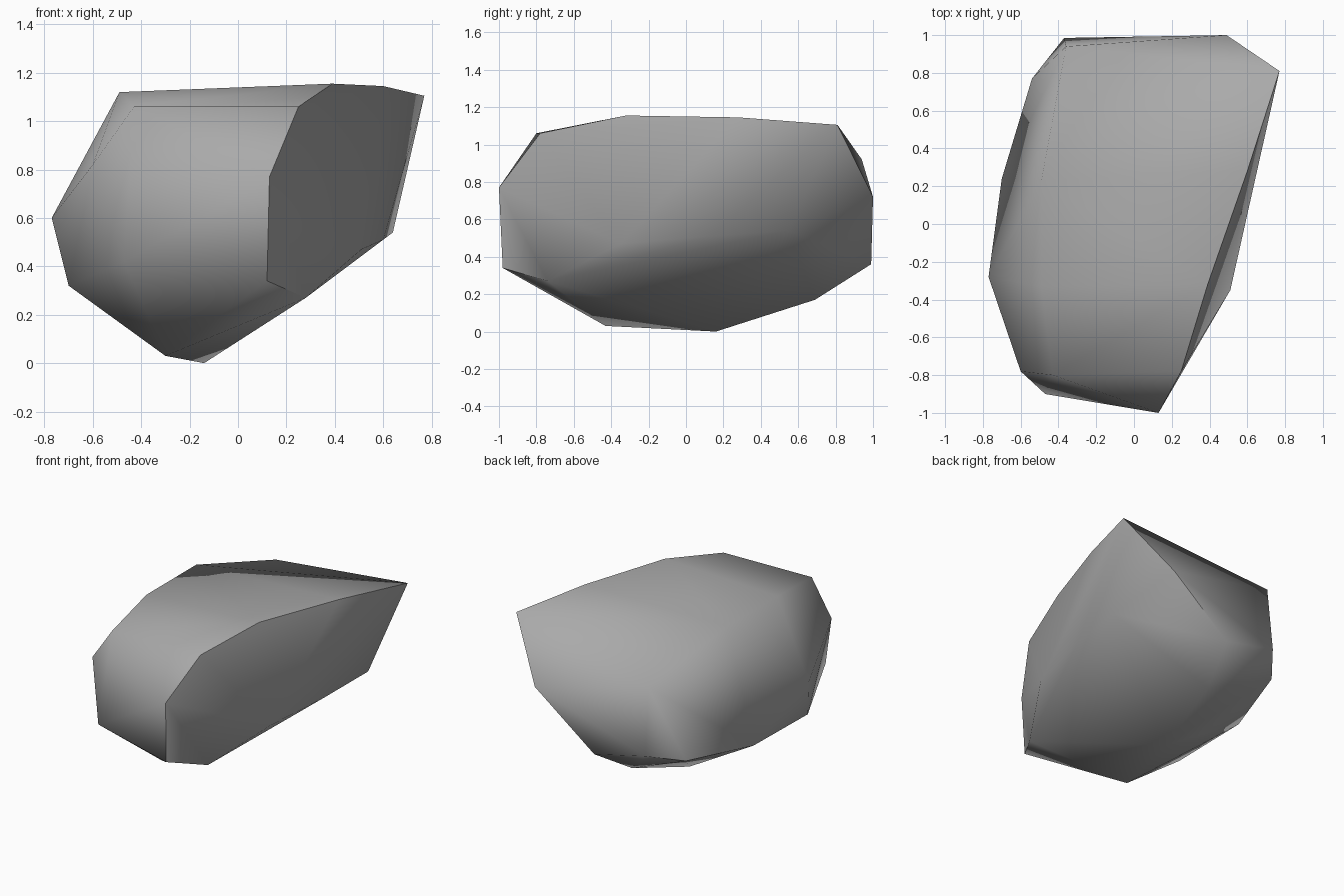
import bpy
import bmesh
import math

cube = bpy.data.objects.get("Cube")
if cube:
    bpy.data.objects.remove(cube, do_unlink=True)


def flat_material(name, colour):
    """Make a plain matte material of a single colour."""
    material = bpy.data.materials.new(name)
    material.use_nodes = True
    material.diffuse_color = colour
    shader = material.node_tree.nodes["Principled BSDF"]
    shader.inputs["Base Color"].default_value = colour
    shader.inputs["Roughness"].default_value = 0.9
    return material


def hull_object(name, corners, material):
    """Wrap a convex skin around the corner points."""
    bm = bmesh.new()
    for corner in corners:
        bm.verts.new(corner)
    hull = bmesh.ops.convex_hull(bm, input=bm.verts[:])

    # Discard corners that ended up inside the skin
    spare = {v for key in ("geom_interior", "geom_unused")
             for v in hull[key] if isinstance(v, bmesh.types.BMVert)}
    bmesh.ops.delete(bm, geom=[v for v in spare if v.is_valid], context='VERTS')

    # Merge the nearly flat triangle pairs into broad facets
    bmesh.ops.dissolve_limit(bm, angle_limit=math.radians(2),
                             verts=bm.verts[:], edges=bm.edges[:])
    bmesh.ops.recalc_face_normals(bm, faces=bm.faces[:])
    mesh = bpy.data.meshes.new(name)
    bm.to_mesh(mesh)
    bm.free()
    mesh.materials.append(material)
    boulder = bpy.data.objects.new(name, mesh)
    bpy.context.collection.objects.link(boulder)
    return boulder


# Flat crown, from the front edge to the raised back corner
crown = [(-.43, -.8, 1.06), (.25, -.78, 1.06), (.39, -.32, 1.155),
         (-.49, -.33, 1.12), (-.49, .23, 1.12), (.6, .28, 1.145),
         (.77, .81, 1.105), (-.36, .94, .92)]

# Blunt nose at the front
nose = [(.13, -1, .77), (.12, -.98, .34), (-.6, -.78, .82), (-.47, -.9, .42)]

# Bulging sides
flanks = [(-.77, -.28, .6), (-.7, -.37, .32), (-.7, .24, .33),
          (.51, -.35, .47), (.6, .13, .51), (.64, .55, .54)]

# Rounded rear face
rear = [(.49, 1, .72), (.03, .99, .36), (-.37, .985, .45), (-.54, .77, .38)]

# Keel that the boulder rests on
underside = [(-.3, -.43, .03), (-.14, .16, 0), (-.06, .69, .17),
             (.28, -.74, .27), (-.58, .07, .235)]

stone = flat_material("stone grey", (.4, .4, .4, 1))
boulder = hull_object("boulder", crown + nose + flanks + rear + underside, stone)

# Soft shading that keeps only the hardest ridges crisp
bpy.ops.object.select_all(action='DESELECT')
boulder.select_set(True)
bpy.context.view_layer.objects.active = boulder
bpy.ops.object.shade_smooth_by_angle(angle=math.radians(60))
